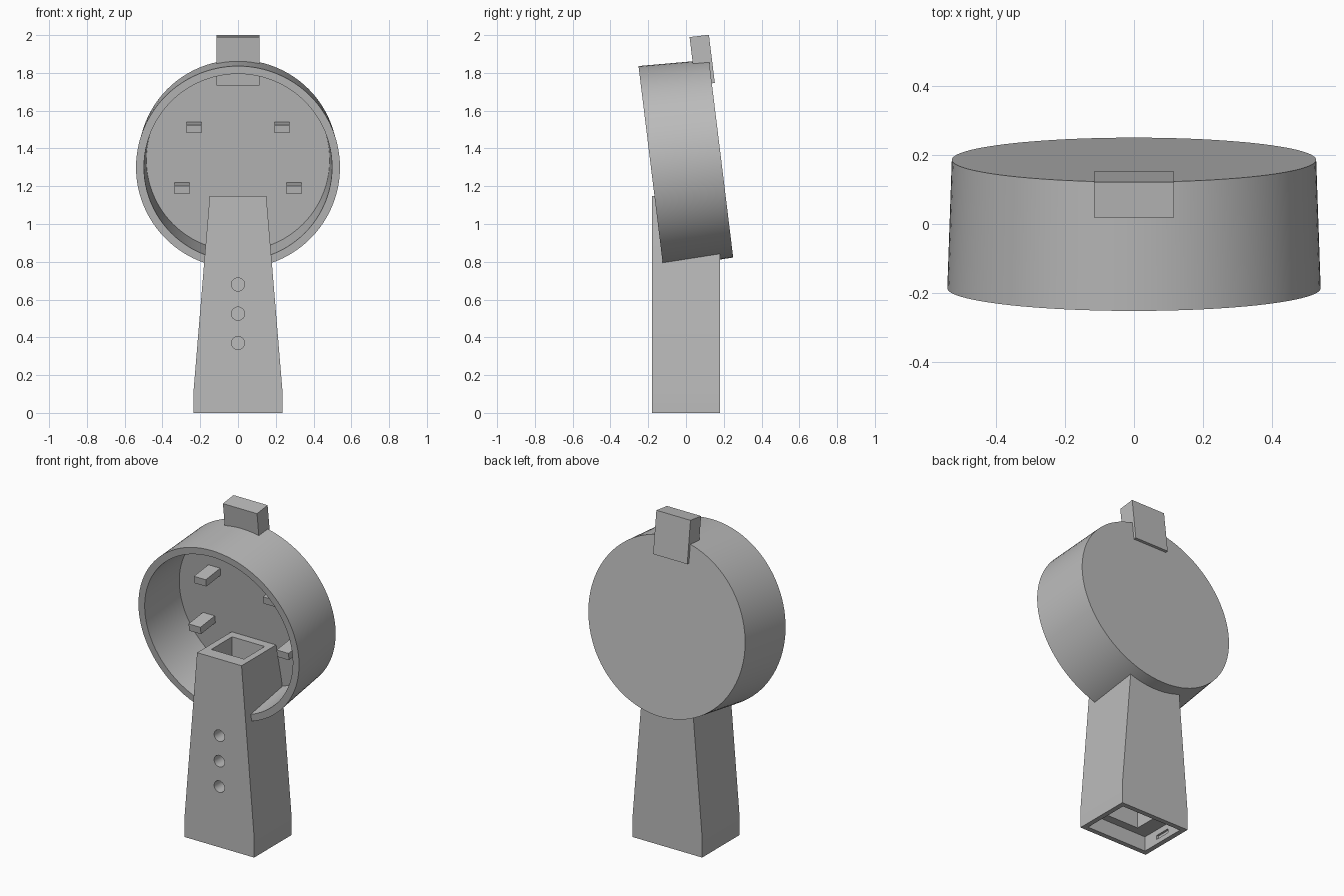
import bpy, bmesh, math
from mathutils import Matrix, Vector

if "Cube" in bpy.data.objects:
    bpy.data.objects.remove(bpy.data.objects["Cube"], do_unlink=True)

grey = bpy.data.materials.new("plain grey")
grey.use_nodes = True
GREY = (0.5, 0.5, 0.5, 1)
grey.diffuse_color = GREY
grey.node_tree.nodes["Principled BSDF"].inputs["Base Color"].default_value = GREY

# Frame of the leaning cup: local y runs along its axis, to the back
TILT = Matrix.Translation((0, 0, 1.323)) @ Matrix.Rotation(math.radians(7), 4, 'X')


def finish(name, bm, matrix=Matrix()):
    bmesh.ops.recalc_face_normals(bm, faces=bm.faces)
    bm.transform(matrix)
    mesh = bpy.data.meshes.new(name)
    bm.to_mesh(mesh)
    bm.free()
    mesh.materials.append(grey)
    obj = bpy.data.objects.new(name, mesh)
    bpy.context.collection.objects.link(obj)
    return obj


def box(name, low, high, matrix=Matrix()):
    low, high = Vector(low), Vector(high)
    bm = bmesh.new()
    bmesh.ops.create_cube(bm, size=1)
    place = Matrix.Translation((low + high) / 2) @ Matrix.Diagonal((*(high - low), 1))
    return finish(name, bm, matrix @ place)


def cylinder(name, radius, length, centre):
    bm = bmesh.new()
    bmesh.ops.create_cone(bm, cap_ends=True, segments=32, radius1=radius,
                          radius2=radius, depth=length)
    return finish(name, bm, Matrix.Translation(centre) @ Matrix.Rotation(math.pi / 2, 4, 'X'))


def cut(obj, cutters):
    for c in cutters:
        c.hide_render = True
        mod = obj.modifiers.new(c.name, 'BOOLEAN')
        mod.operation = 'DIFFERENCE'
        mod.solver = 'EXACT'
        mod.object = c
    deps = bpy.context.evaluated_depsgraph_get()
    mesh = bpy.data.meshes.new_from_object(obj.evaluated_get(deps))
    obj.modifiers.clear()
    obj.data = mesh


def smooth(obj):
    bpy.ops.object.select_all(action='DESELECT')
    obj.select_set(True)
    bpy.context.view_layer.objects.active = obj
    bpy.ops.object.shade_smooth_by_angle(angle=math.radians(30))


# Round cup: thin, slightly tapered wall with a closed back
FLOOR = 0.13
profile = [(0, 0.187), (0.527, 0.187), (0.54, -0.187), (0.498, -0.187),
           (0.485, FLOOR), (0, FLOOR)]
bm = bmesh.new()
verts = [bm.verts.new((r, y, 0)) for r, y in profile]
edges = [bm.edges.new(pair) for pair in zip(verts, verts[1:])]
bmesh.ops.spin(bm, geom=verts + edges, cent=(0, 0, 0), axis=(0, 1, 0),
               angle=math.tau, steps=96, use_duplicate=False)
bmesh.ops.remove_doubles(bm, verts=bm.verts, dist=0.0001)
cup = finish("cup", bm, TILT)

# Handle: straight foot, then tapering sides
outline = [(0.235, 0), (0.235, 0.12), (0.15, 1.147)]
outline += [(-x, z) for x, z in reversed(outline)]
bm = bmesh.new()
face = bm.faces.new([bm.verts.new((x, -0.18, z)) for x, z in outline])
push = bmesh.ops.extrude_face_region(bm, geom=[face])
bmesh.ops.translate(bm, vec=(0, 0.36, 0),
                    verts=[g for g in push["geom"] if isinstance(g, bmesh.types.BMVert)])
handle = finish("handle", bm)

# Hollow channel, foot recess, side slots and front holes
channel = box("channel_cutter", (-0.11, -0.1, -0.1), (0.11, 0.1, 1.3))
recess = box("recess_cutter", (-0.205, -0.15, -0.1), (0.205, 0.15, 0.09))
slots = box("slot_cutter", (-0.218, -0.05, 0.03), (0.218, 0.05, 0.055))
holes = [cylinder("hole_cutter", 0.035, 0.14, (0, -0.17, z)) for z in (0.37, 0.525, 0.68)]
cut(handle, [channel, recess, slots] + holes)
cut(cup, [channel])
for c in [channel, recess, slots] + holes:
    bpy.data.objects.remove(c, do_unlink=True)
smooth(cup)
smooth(handle)

# Four mounting pegs on the cup floor
for level, x, z in (("upper", 0.233, 0.182), ("lower", 0.297, -0.143)):
    for side, s in (("left", 1), ("right", -1)):
        box(f"{level}_{side}_peg", (s * x - 0.04, FLOOR - 0.14, z - 0.022),
            (s * x + 0.04, FLOOR + 0.02, z + 0.022), TILT)

# Tab at the top of the back
box("top_tab", (-0.115, 0.1, 0.402), (0.115, 0.203, 0.659), TILT)
